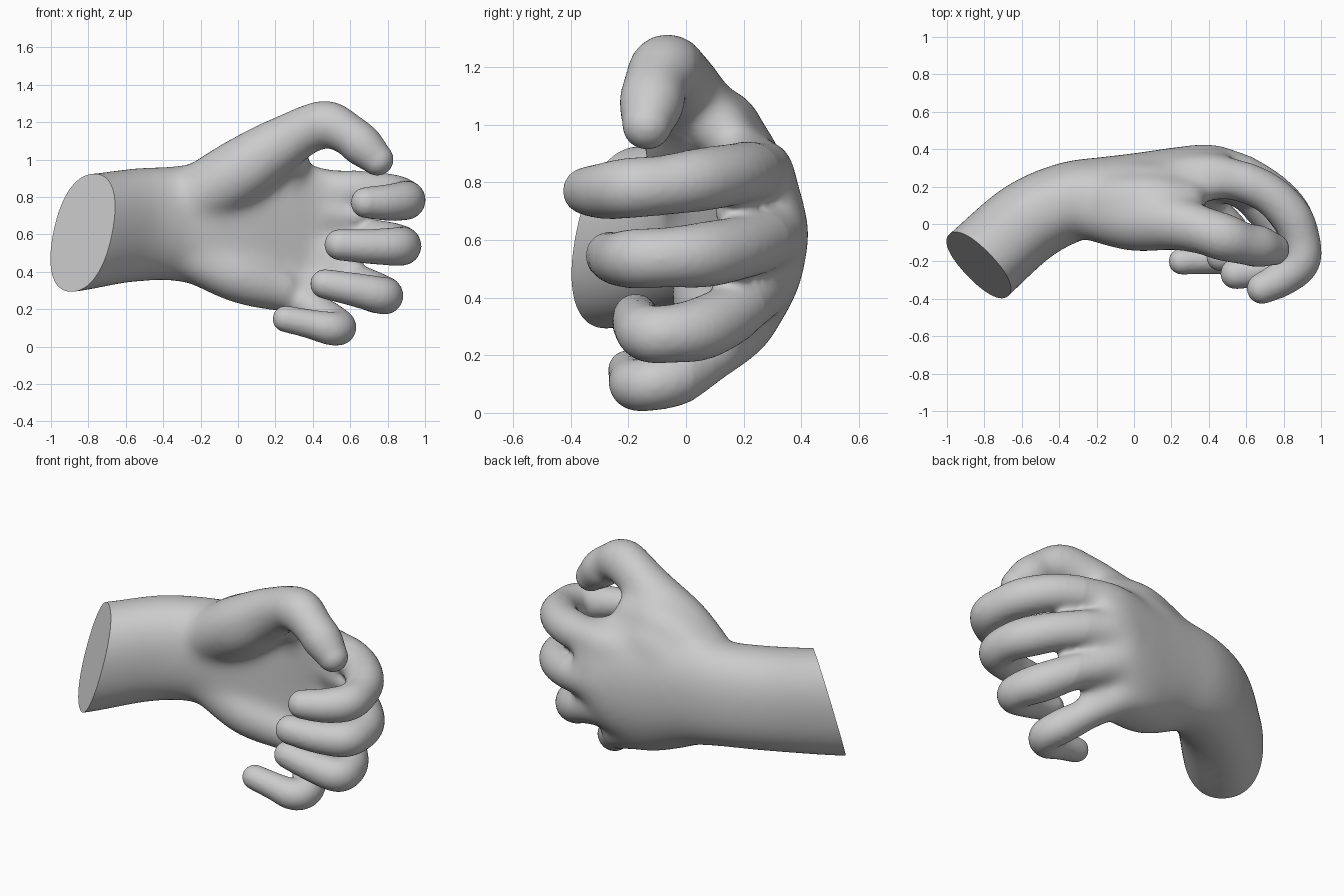
import bpy, bmesh, math
from mathutils import Vector, Matrix

if "Cube" in bpy.data.objects:
    bpy.data.objects.remove(bpy.data.objects["Cube"])

bm = bmesh.new()


def skin_rings(rings):
    """Bridge a list of point rings into a closed tube."""
    loops = [[bm.verts.new(p) for p in r] for r in rings]
    n = len(loops[0])
    for a, b in zip(loops, loops[1:]):
        for i in range(n):
            j = (i + 1) % n
            bm.faces.new((a[i], a[j], b[j], b[i]))
    bm.faces.new(list(reversed(loops[0])))
    bm.faces.new(loops[-1])


def spline(keys, steps):
    """Catmull-Rom through tuples of any length."""
    k = [keys[0]] + list(keys) + [keys[-1]]
    out = []
    for i in range(1, len(k) - 2):
        for s in range(steps):
            t = s / steps
            out.append([0.5 * (2 * b + (c - a) * t + (2 * a - 5 * b + 4 * c - d) * t * t
                               + (3 * b - a - 3 * c + d) * t ** 3)
                        for a, b, c, d in zip(*k[i - 1:i + 3])])
    out.append(list(keys[-1]))
    return out


def limb(keys, n=20):
    """Round tube through (x, y, z, radius) keys with ball ends."""
    pts = spline(keys, 6)
    pos = [Vector(p[:3]) for p in pts]
    rings, side, old = [], None, None
    for i, p in enumerate(pos):
        d = (pos[min(i + 1, len(pos) - 1)] - pos[max(i - 1, 0)]).normalized()
        side = d.orthogonal().normalized() if side is None else old.rotation_difference(d) @ side
        old, up = d, d.cross(side)
        rings.append([p + pts[i][3] * (math.cos(a) * side + math.sin(a) * up)
                      for a in (2 * math.pi * j / n for j in range(n))])
    skin_rings(rings)
    for e in (0, -1):
        bmesh.ops.create_icosphere(bm, subdivisions=3, radius=pts[e][3],
                                   matrix=Matrix.Translation(pos[e]))


# Forearm and palm: x, y, z, half thickness, half height, axis angle, shear, arch
sections = [
    (-1.03, -0.40, 0.600, 0.235, 0.320, 43, 0.06, 0.00),
    (-0.83, -0.22, 0.608, 0.230, 0.318, 43, 0.06, 0.00),
    (-0.57, 0.01, 0.648, 0.225, 0.308, 36, 0.03, 0.00),
    (-0.34, 0.12, 0.658, 0.215, 0.308, 18, 0.00, 0.00),
    (-0.15, 0.155, 0.645, 0.205, 0.340, 6, 0.00, 0.02),
    (0.05, 0.20, 0.615, 0.185, 0.390, 6, 0.02, 0.05),
    (0.22, 0.245, 0.600, 0.165, 0.400, 6, 0.05, 0.07),
    (0.38, 0.280, 0.610, 0.145, 0.350, 0, 0.07, 0.08),
    (0.48, 0.280, 0.620, 0.110, 0.290, 0, 0.10, 0.07),
]
rings = []
for x, y, z, t, h, ang, shear, arch in spline(sections, 5):
    a = math.radians(ang)
    ring = []
    for j in range(40):
        q = 2 * math.pi * j / 40
        c, s = (math.copysign(abs(v) ** 0.88, v) for v in (math.cos(q), math.sin(q)))
        ring.append(Vector((x + t * c * math.sin(a) + shear * s * math.cos(a),
                            y - t * c * math.cos(a) + shear * s * math.sin(a) - arch * s * s,
                            z + h * s)))
    rings.append(ring)
skin_rings(rings)

# Thumb, running from the wrist to its bent tip
limb([(-0.26, 0.09, 0.77, 0.17), (0.00, 0.03, 0.93, 0.18), (0.20, 0.01, 1.065, 0.155),
      (0.36, -0.03, 1.155, 0.130), (0.48, -0.07, 1.185, 0.128), (0.59, -0.105, 1.135, 0.112),
      (0.67, -0.12, 1.07, 0.112), (0.745, -0.135, 1.00, 0.088)])
# Web between thumb and index finger
for y, z in ((0.18, 0.88), (0.12, 0.98)):
    limb([(-0.10, y, z - 0.08, 0.15), (0.10, y, z, 0.15), (0.28, y, z + 0.01, 0.11)])
# Heel of the palm
limb([(-0.25, 0.10, 0.50, 0.15), (0.00, 0.10, 0.38, 0.15), (0.22, 0.14, 0.31, 0.125)])

# Index, middle, ring and little fingers: knuckle to tip
limb([(0.25, 0.25, 0.82, 0.12), (0.43, 0.26, 0.835, 0.118), (0.68, 0.185, 0.83, 0.108),
      (0.83, 0.055, 0.81, 0.110), (0.89, -0.08, 0.79, 0.104), (0.89, -0.20, 0.78, 0.105),
      (0.80, -0.285, 0.77, 0.098), (0.685, -0.345, 0.77, 0.084)])
limb([(0.25, 0.29, 0.62, 0.12), (0.43, 0.31, 0.62, 0.120), (0.67, 0.21, 0.58, 0.110),
      (0.82, 0.07, 0.55, 0.114), (0.875, -0.06, 0.54, 0.105), (0.85, -0.175, 0.535, 0.104),
      (0.71, -0.235, 0.535, 0.094), (0.545, -0.265, 0.545, 0.085)])
limb([(0.20, 0.27, 0.48, 0.12), (0.37, 0.27, 0.45, 0.115), (0.58, 0.18, 0.36, 0.105),
      (0.72, 0.06, 0.295, 0.110), (0.78, -0.05, 0.275, 0.102), (0.76, -0.13, 0.275, 0.100),
      (0.62, -0.165, 0.305, 0.090), (0.465, -0.175, 0.335, 0.080)])
limb([(0.12, 0.22, 0.36, 0.115), (0.28, 0.19, 0.29, 0.110), (0.42, 0.08, 0.19, 0.095),
      (0.51, -0.03, 0.125, 0.098), (0.54, -0.12, 0.10, 0.093), (0.49, -0.175, 0.098, 0.090),
      (0.38, -0.19, 0.122, 0.078), (0.255, -0.20, 0.148, 0.072)])
# Webs between the fingers
limb([(0.38, 0.25, 0.73, 0.10), (0.63, 0.17, 0.70, 0.07)])
limb([(0.36, 0.26, 0.54, 0.10), (0.60, 0.16, 0.47, 0.07)])
limb([(0.25, 0.22, 0.38, 0.10), (0.43, 0.14, 0.30, 0.065)])

# Fuse all parts into one smooth skin
bmesh.ops.recalc_face_normals(bm, faces=bm.faces)
me = bpy.data.meshes.new("hand_parts")
bm.to_mesh(me)
bm.free()
hand = bpy.data.objects.new("hand", me)
bpy.context.collection.objects.link(hand)
fuse = hand.modifiers.new("fuse", 'REMESH')
fuse.mode = 'VOXEL'
fuse.voxel_size = 0.014
relax = hand.modifiers.new("relax", 'SMOOTH')
relax.factor = 0.5
relax.iterations = 7
skin = bpy.data.meshes.new_from_object(hand.evaluated_get(bpy.context.evaluated_depsgraph_get()))
hand.modifiers.clear()

bm = bmesh.new()
bm.from_mesh(skin)
# Blend the palm, thumb base and knuckles more than the fingers
for step in range(48):
    reach = 0.1 * (step % 4) / 4      # fades the blend out towards the fingers
    soft = [v for v in bm.verts if v.co.x < 0.62 - reach and v.co.y > 0.03 + reach
            or v.co.x < 0.30 - reach and (v.co.z > 0.25 or v.co.y > -0.08)]
    bmesh.ops.smooth_vert(bm, verts=soft, factor=0.5,
                          use_axis_x=True, use_axis_y=True, use_axis_z=True)

# Flat slanted cut through the forearm
cut = bmesh.ops.bisect_plane(bm, geom=bm.verts[:] + bm.edges[:] + bm.faces[:],
                             plane_co=(-0.83, -0.22, 0.608), plane_no=(-0.71, -0.68, 0.26),
                             clear_outer=True)
rim = [e for e in cut['geom_cut'] if isinstance(e, bmesh.types.BMEdge)]
bmesh.ops.holes_fill(bm, edges=rim, sides=0)
bmesh.ops.recalc_face_normals(bm, faces=bm.faces)
bm.to_mesh(skin)
bm.free()
hand.data = skin

bpy.context.view_layer.objects.active = hand
hand.select_set(True)
bpy.ops.object.shade_smooth_by_angle(angle=math.radians(40))
